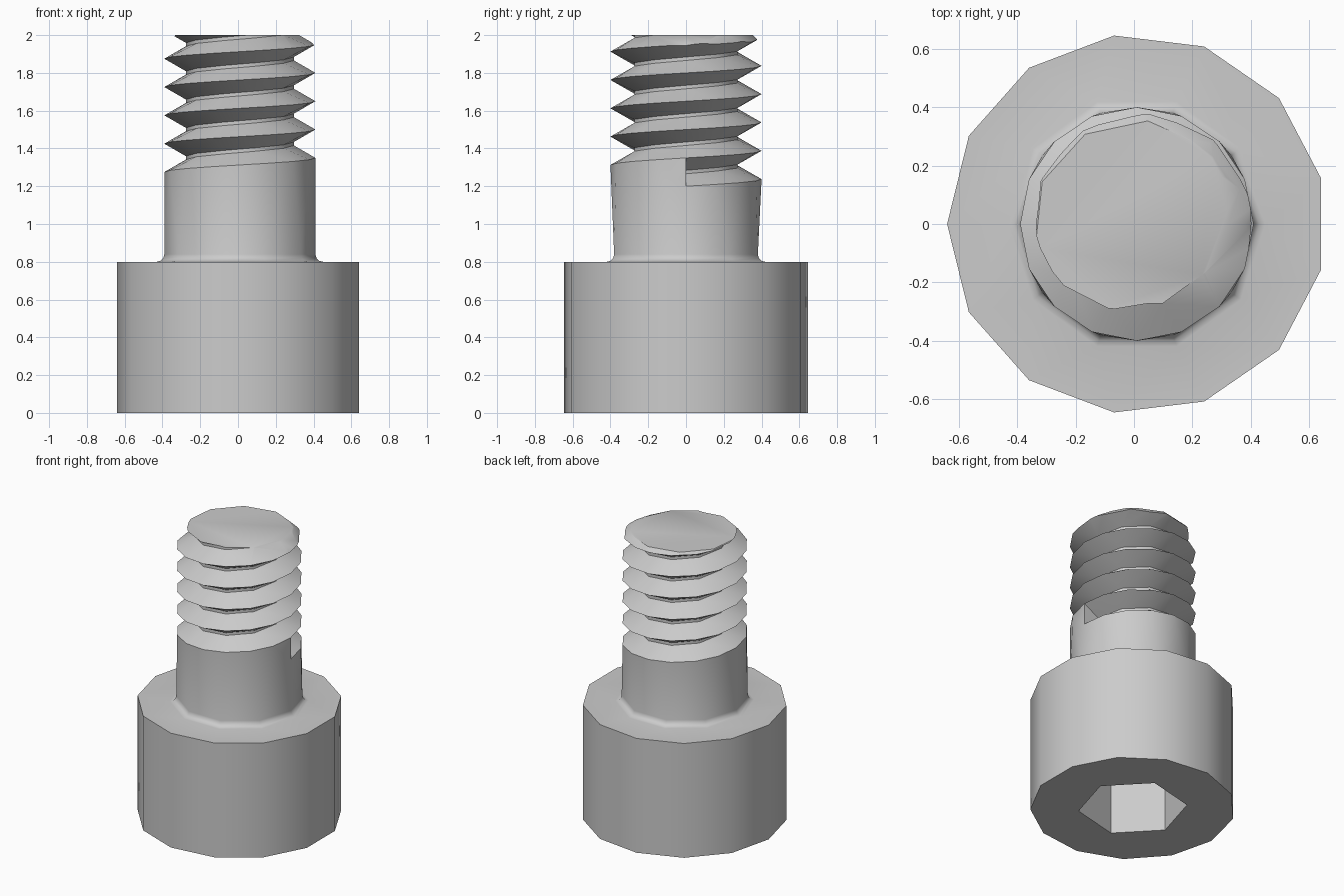
import bpy, bmesh
from math import sin, cos, pi, radians

if "Cube" in bpy.data.objects:
    bpy.data.objects.remove(bpy.data.objects["Cube"])

CX = 0.01                      # axis of the screw
PITCH, START = 0.15, 1.2       # thread lead and first crest height
MAJOR, MINOR = 0.40, 0.286
TURNS = 6
TAU = 2 * pi
bm = bmesh.new()


def point(r, a, z):
    return bm.verts.new((CX + r * cos(a), r * sin(a), z))


def ring(n, r, z, start=0.0):
    """Closed loop as (angle, vertex) pairs, first vertex repeated at the end."""
    loop = [(start + TAU * i / n, point(r, start + TAU * i / n, z)) for i in range(n)]
    return loop + [(start + TAU, loop[0][1])]


def helix(n, r, z, turns):
    return [(TAU * i / n, point(r, TAU * i / n, z + PITCH * i / n))
            for i in range(n * turns + 1)]


def zip_loops(a, b):
    """Triangle strip between two lines with different point counts."""
    i = j = 0
    while i < len(a) - 1 or j < len(b) - 1:
        step_a = j == len(b) - 1 or (i < len(a) - 1 and a[i + 1][0] <= b[j + 1][0])
        if step_a:
            bm.faces.new((a[i][1], a[i + 1][1], b[j][1]))
            i += 1
        else:
            bm.faces.new((a[i][1], b[j + 1][1], b[j][1]))
            j += 1


def bridge(a, b):
    for k in range(len(a) - 1):
        bm.faces.new((a[k][1], a[k + 1][1], b[k + 1][1], b[k][1]))


# Hex socket and 13-sided head
hexa = radians(13.6)
socket_floor = ring(6, 0.346, 0.4, hexa)
socket_rim = ring(6, 0.346, 0.0, hexa)
rim = pi / 13
head_low, head_top = ring(13, 0.65, 0.0, rim), ring(13, 0.65, 0.8, rim)
bm.faces.new([v for _, v in socket_floor[:-1]])
bridge(socket_floor, socket_rim)
zip_loops(socket_rim, head_low)
bridge(head_low, head_top)

# Fillet below the shank
fillet = [ring(10, 0.44 - 0.04 * sin(t), 0.84 - 0.04 * cos(t))
          for t in (0, pi / 6, pi / 3, pi / 2)]
zip_loops(head_top, fillet[0])
for lo, hi in zip(fillet, fillet[1:]):
    bridge(lo, hi)

# Helical V thread
flank = (MAJOR - MINOR) * 0.577
crest = helix(16, MAJOR, START, TURNS + 1)
root_low = helix(10, MINOR, START + flank, TURNS)
root_high = helix(10, MINOR, START + PITCH - flank, TURNS)
end = 16 * TURNS
zip_loops(crest[:end + 1], root_low)
bridge(root_low, root_high)
zip_loops(root_high, [(a - TAU, v) for a, v in crest[16:]])

# Plain shank up to the first crest, with the step where the thread starts
base = fillet[-1]
zip_loops(base[:-1] + [(TAU - 0.2, base[0][1]), (TAU - 0.1, crest[0][1])], crest[:17])
bm.faces.new((crest[0][1], root_low[0][1], root_high[0][1], crest[16][1]))

# Close the overlong top, trimmed below
cap = [v for _, v in crest[end:]] + [root_high[-1][1], root_low[-1][1]]
apex = point(0, 0, 2.4)
for k in range(len(cap)):
    bm.faces.new((cap[k], cap[(k + 1) % len(cap)], apex))

bmesh.ops.recalc_face_normals(bm, faces=bm.faces)
mesh = bpy.data.meshes.new("socket_screw")
bm.to_mesh(mesh)
bm.free()
screw = bpy.data.objects.new("socket_screw", mesh)
bpy.context.collection.objects.link(screw)

# Trim the tip flat at z = 2 with a 45 degree chamfer
bpy.ops.mesh.primitive_cone_add(vertices=10, radius1=3.355, radius2=0.355, depth=3,
                                location=(CX, 0, 0.5), rotation=(0, 0, radians(-6)))
cutter = bpy.context.object
cutter.name = "tip_cutter"
cutter.hide_render = True
mod = screw.modifiers.new("trim_tip", 'BOOLEAN')
mod.operation, mod.solver, mod.object = 'INTERSECT', 'EXACT', cutter

bpy.ops.object.select_all(action='DESELECT')
screw.select_set(True)
bpy.context.view_layer.objects.active = screw
bpy.ops.object.modifier_apply(modifier=mod.name)
bpy.data.objects.remove(cutter)
bpy.ops.object.shade_smooth_by_angle(angle=radians(40))
